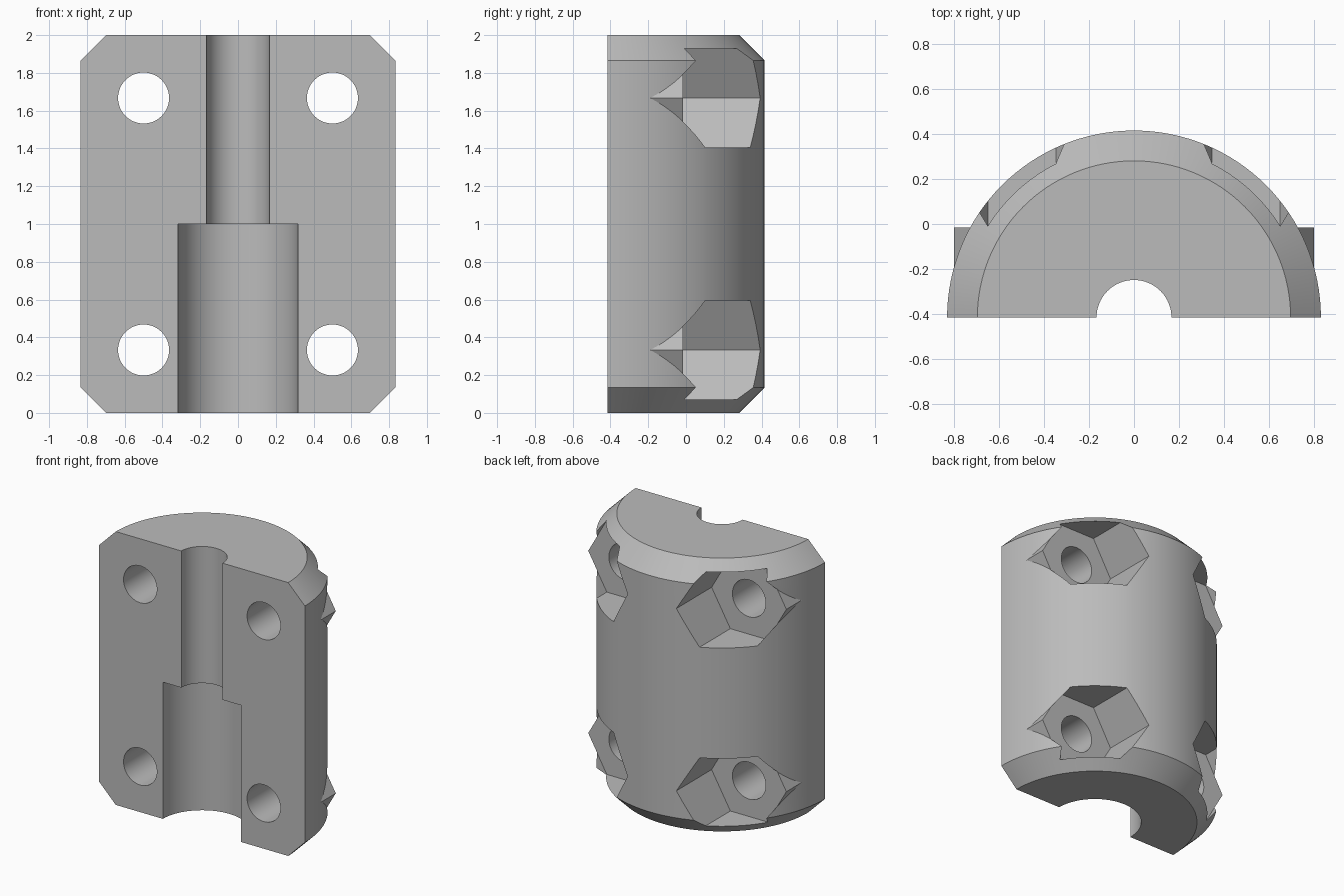
import bpy, bmesh
from math import sin, cos, pi
from mathutils import Matrix, Vector

cube = bpy.data.objects.get("Cube")
if cube:
    bpy.data.objects.remove(cube)

RADIUS, HEIGHT, CHAMFER = 0.833, 2.0, 0.135
AXIS_Y = -RADIUS / 2
FLOOR_Y = -0.015          # floor of the nut pockets
NUT_R, BOLT_R = 0.303, 0.135
BOLT_X, BOLT_Z = 0.5, (0.333, 1.667)

grey = bpy.data.materials.new("plain grey")
grey.use_nodes = True
colour = (0.5, 0.5, 0.5, 1)
grey.diffuse_color = colour
grey.node_tree.nodes["Principled BSDF"].inputs["Base Color"].default_value = colour


def make_object(name, bm):
    bmesh.ops.recalc_face_normals(bm, faces=bm.faces)
    mesh = bpy.data.meshes.new(name)
    bm.to_mesh(mesh)
    bm.free()
    mesh.materials.append(grey)
    obj = bpy.data.objects.new(name, mesh)
    bpy.context.collection.objects.link(obj)
    return obj


def prism(name, sides, radius, start, end):
    """Prism with its ends centred on two points; corners point along z when lying along y."""
    start, end = Vector(start), Vector(end)
    along = end - start
    turn = along.to_track_quat('Z', 'X').to_matrix().to_4x4()
    bm = bmesh.new()
    bmesh.ops.create_cone(bm, cap_ends=True, segments=sides, radius1=radius, radius2=radius,
                          depth=along.length,
                          matrix=Matrix.Translation((start + end) / 2) @ turn)
    obj = make_object(name, bm)
    obj.hide_render = True
    return obj


def combine(body, tool, operation):
    mod = body.modifiers.new(tool.name, 'BOOLEAN')
    mod.operation, mod.solver, mod.object = operation, 'EXACT', tool
    bpy.context.view_layer.update()
    result = bpy.data.meshes.new_from_object(
        body.evaluated_get(bpy.context.evaluated_depsgraph_get()))
    body.modifiers.clear()
    body.data = result
    bpy.data.objects.remove(tool)


# Half-round body with chamfered ends
bm = bmesh.new()
profile = [(RADIUS - CHAMFER, 0), (RADIUS, CHAMFER),
           (RADIUS, HEIGHT - CHAMFER), (RADIUS - CHAMFER, HEIGHT)]
STEPS = 64
rows = [[bm.verts.new((r * cos(pi * i / STEPS), AXIS_Y + r * sin(pi * i / STEPS), z))
         for i in range(STEPS + 1)] for r, z in profile]
for low, high in zip(rows, rows[1:]):
    for i in range(STEPS):
        bm.faces.new((low[i], low[i + 1], high[i + 1], high[i]))
bm.faces.new(rows[0])
bm.faces.new(rows[-1])
bm.faces.new([row[0] for row in rows] + [row[-1] for row in reversed(rows)])
body = make_object("clamp_half", bm)

# Nut seats: raised hexagonal pads, then matching pockets and bolt holes
spots = [(x, z) for x in (-BOLT_X, BOLT_X) for z in BOLT_Z]
for x, z in spots:
    combine(body, prism("nut_pad", 6, NUT_R - 0.001, (x, -0.25, z), (x, 0.05, z)), 'UNION')
for x, z in spots:
    combine(body, prism("nut_pocket", 6, NUT_R, (x, FLOOR_Y, z), (x, 0.6, z)), 'DIFFERENCE')
    combine(body, prism("bolt_hole", 48, BOLT_R, (x, -0.6, z), (x, 0.6, z)), 'DIFFERENCE')

# Stepped bore along the flat face
for name, radius, low, high in (("narrow_bore", 0.167, 0.9, 2.2), ("wide_bore", 0.317, -0.2, 1.0)):
    combine(body, prism(name, 64, radius, (0, AXIS_Y, low), (0, AXIS_Y, high)), 'DIFFERENCE')

bpy.ops.object.select_all(action='DESELECT')
body.select_set(True)
bpy.context.view_layer.objects.active = body
bpy.ops.object.shade_smooth_by_angle(angle=0.4)
